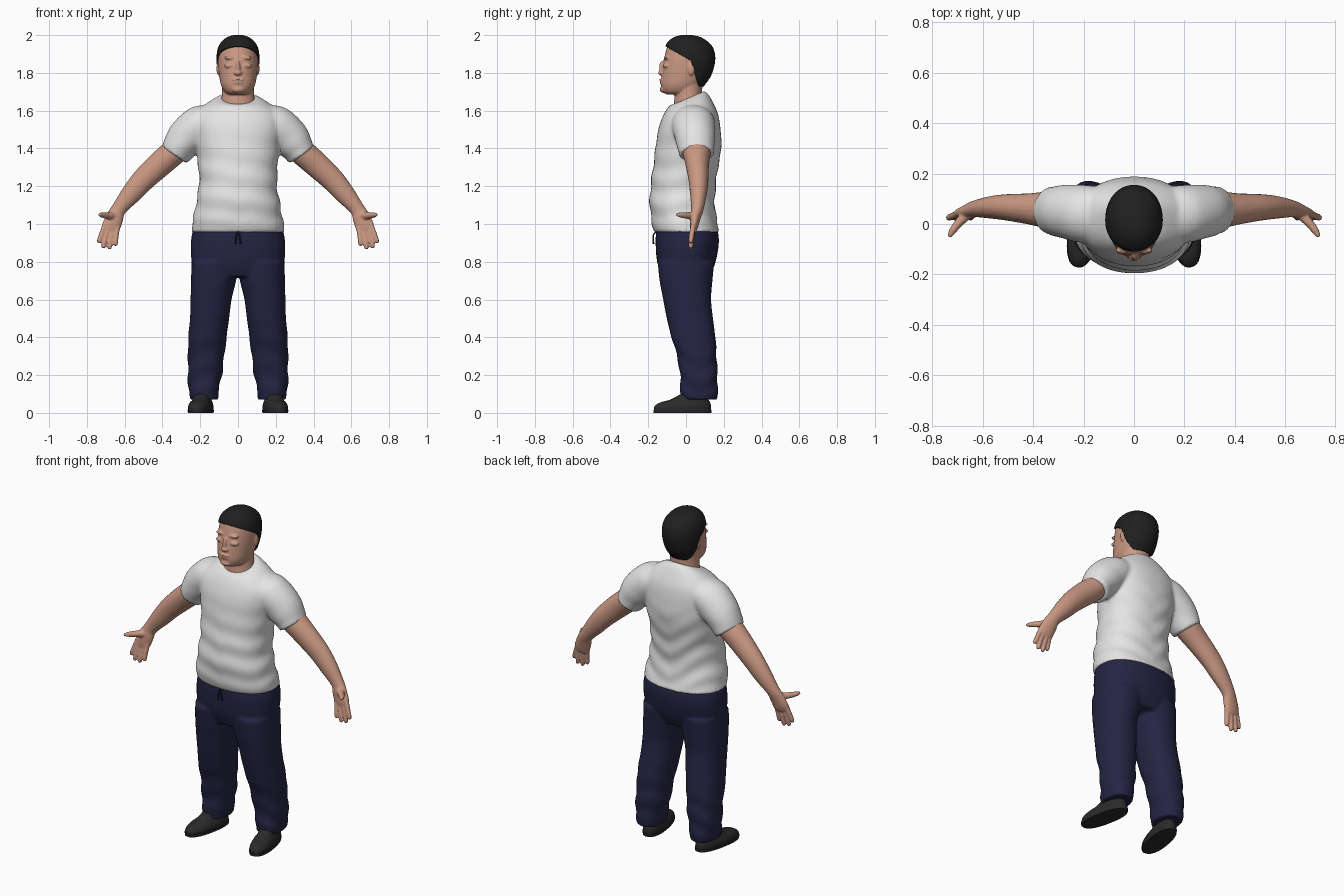
import bpy, bmesh
from math import sin, cos, pi, copysign, radians
from mathutils import Vector, Matrix

cube = bpy.data.objects.get("Cube")
if cube:
    bpy.data.objects.remove(cube)


def material(name, r, g, b):
    m = bpy.data.materials.new(name)
    m.use_nodes = True
    m.diffuse_color = (r, g, b, 1)
    bsdf = m.node_tree.nodes["Principled BSDF"]
    bsdf.inputs["Base Color"].default_value = (r, g, b, 1)
    bsdf.inputs["Roughness"].default_value = 0.8
    return m


SKIN = material("skin", 0.60, 0.32, 0.23)
WHITE = material("shirt white", 0.78, 0.78, 0.78)
NAVY = material("trouser navy", 0.018, 0.018, 0.058)
HAIR = material("hair black", 0.014, 0.014, 0.014)
SHOE = material("shoe charcoal", 0.024, 0.023, 0.023)


def spline(a, b, c, d, t):
    return 0.5 * (2*b + (c - a)*t + (2*a - 5*b + 4*c - d)*t*t + (3*b - a - 3*c + d)*t**3)


def loft(bm, rings, power=1.0, steps=5, segs=40):
    """Skin smoothly interpolated rings; each ring is centre, side vector, depth vector."""
    last = len(rings) - 1
    dense = []
    for i in range(last):
        near = [rings[max(0, min(last, i + k))] for k in (-1, 0, 1, 2)]
        for s in range(steps):
            dense.append([spline(*(r[j] for r in near), s / steps) for j in range(3)])
    dense.append(rings[-1])
    loops = []
    for c, u, v in dense:
        loop = []
        for k in range(segs):
            a, b = cos(2*pi*k/segs), sin(2*pi*k/segs)
            loop.append(bm.verts.new(c + u*copysign(abs(a)**power, a) + v*copysign(abs(b)**power, b)))
        loops.append(loop)
    for lo, hi in zip(loops, loops[1:]):
        for k in range(segs):
            n = (k + 1) % segs
            bm.faces.new((lo[k], lo[n], hi[n], hi[k]))
    bm.faces.new(loops[0])
    bm.faces.new(loops[-1])


def slab(z, x0, x1, y0, y1, tilt=0.0):
    """Horizontal ring given by its extents; tilt raises the back edge."""
    return (Vector(((x0 + x1)/2, (y0 + y1)/2, z)),
            Vector(((x1 - x0)/2, 0, 0)), Vector((0, (y1 - y0)/2, tilt)))


def tube(bm, points, side=1, segs=20):
    """Limb through points (x, y, z, width radius, depth radius)."""
    pos = [Vector((p[0]*side, p[1], p[2])) for p in points]
    rings = []
    for i, p in enumerate(points):
        d = (pos[min(i + 1, len(pos) - 1)] - pos[max(i - 1, 0)]).normalized()
        u = d.cross(Vector((0, 1, 0))).normalized()
        rings.append((pos[i], u*p[3], d.cross(u)*p[4]))
    loft(bm, rings, segs=segs)


def blob(bm, loc, size):
    bmesh.ops.create_uvsphere(bm, u_segments=24, v_segments=16, radius=1,
                              matrix=Matrix.Translation(loc) @ Matrix.Diagonal((*size, 1)))


def finish(name, bm, mat, voxel=0, smooth=4, fold=None):
    """Make the object; optionally fuse its volumes and press in cloth folds."""
    bmesh.ops.recalc_face_normals(bm, faces=bm.faces)
    mesh = bpy.data.meshes.new(name)
    bm.to_mesh(mesh)
    bm.free()
    mesh.materials.append(mat)
    obj = bpy.data.objects.new(name, mesh)
    bpy.context.collection.objects.link(obj)
    if voxel:
        fuse = obj.modifiers.new("fuse", 'REMESH')
        fuse.mode = 'VOXEL'
        fuse.voxel_size = voxel
        relax = obj.modifiers.new("relax", 'SMOOTH')
        relax.factor, relax.iterations = 0.5, smooth
        deps = bpy.context.evaluated_depsgraph_get()
        baked = bpy.data.meshes.new_from_object(obj.evaluated_get(deps))
        obj.modifiers.clear()
        obj.data = baked
        if not baked.materials:
            baked.materials.append(mat)
        if fold:
            moves = [v.normal * fold(v.co) for v in baked.vertices]
            for v, m in zip(baked.vertices, moves):
                v.co += m
    bpy.ops.object.select_all(action='DESELECT')
    obj.select_set(True)
    bpy.context.view_layer.objects.active = obj
    bpy.ops.object.shade_smooth_by_angle(angle=radians(50))
    return obj


# Shirt: torso and two short sleeves fused together
bm = bmesh.new()
torso = [(.955, .247, -.167, .180, 0), (1.0, .242, -.180, .167, 0), (1.1, .224, -.192, .152, 0),
         (1.2, .207, -.187, .157, 0), (1.3, .210, -.174, .170, 0), (1.4, .222, -.162, .187, 0),
         (1.5, .237, -.147, .183, 0), (1.57, .232, -.127, .170, .01), (1.62, .188, -.107, .145, .02),
         (1.657, .128, -.087, .118, .03), (1.668, .088, -.07, .098, .036)]
loft(bm, [slab(z, -w, w, f, b, t) for z, w, f, b, t in torso], power=0.9)
for side in (1, -1):
    tube(bm, [(.13, .035, 1.55, .09, .11), (.20, .04, 1.52, .108, .115),
              (.28, .05, 1.45, .102, .105), (.337, .055, 1.368, .078, .092)], side, 32)


def shirt_fold(p):
    low = max(0, min(1, (1.5 - p.z) / .25)) * max(0, min(1, (p.z - .95) / .08))
    return .0035 * low * sin(48*p.z - 16*abs(p.x) + 2*sin(11*p.x + 7*p.y))


finish("shirt", bm, WHITE, .009, 5, shirt_fold)

# Trousers: pelvis and two straight loose legs
bm = bmesh.new()
loft(bm, [slab(.72, -.20, .20, -.125, .125), slab(.80, -.244, .244, -.153, .157),
          slab(.90, -.250, .250, -.161, .174), slab(.97, -.238, .238, -.158, .168)], power=0.88)
legs = [(.07, .105, .252, -.027, .166), (.12, .102, .262, -.030, .168), (.2, .085, .265, -.032, .167),
        (.3, .073, .265, -.047, .162), (.4, .060, .263, -.077, .156), (.5, .047, .254, -.102, .143),
        (.6, .034, .251, -.121, .133), (.7, .010, .249, -.140, .140), (.8, -.005, .245, -.150, .150)]
for side in (1, -1):
    loft(bm, [slab(z, a*side, b*side, f, k) for z, a, b, f, k in legs], power=0.9)


def trouser_fold(p):
    ankle = max(0, min(1, (.5 - p.z) / .3)) * max(0, min(1, (p.z - .07) / .05))
    return .0035 * ankle * sin(50*p.z + 14*abs(p.x) + 2*sin(20*p.y))


finish("trousers", bm, NAVY, .009, 5, trouser_fold)

# Drawstring ends hanging at the waist
for side, name in ((1, "left_drawstring"), (-1, "right_drawstring")):
    bm = bmesh.new()
    tube(bm, [(.004, -.160, .96, .004, .004), (.008, -.174, .935, .004, .004),
              (.014, -.172, .895, .005, .005)], side, 10)
    finish(name, bm, NAVY)

# Arms with palms facing forward, four fingers and a thumb
arm = [(.27, .055, 1.45, .07, .075), (.335, .056, 1.385, .07, .075), (.415, .06, 1.315, .068, .062),
       (.50, .066, 1.235, .062, .053), (.565, .066, 1.16, .054, .045), (.63, .06, 1.08, .04, .033),
       (.652, .05, 1.035, .047, .028), (.672, .042, .985, .049, .021), (.677, .038, .962, .040, .015)]
fingers = [(.708, .985, .738, .900), (.691, .970, .715, .873),
           (.667, .962, .682, .868), (.643, .968, .650, .886)]
for side, name in ((1, "left_arm"), (-1, "right_arm")):
    bm = bmesh.new()
    tube(bm, arm, side)
    for x0, z0, x1, z1 in fingers:
        tube(bm, [(x0 - .006, .04, z0 + .02, .013, .014), ((x0 + x1)/2, .030, (z0 + z1)/2, .014, .014),
                  (x1 - .002, .025, z1 + .008, .012, .012), (x1, .025, z1 - .002, .006, .006)], side, 12)
    tube(bm, [(.66, .04, 1.045, .022, .022), (.695, .005, 1.045, .018, .018),
              (.722, -.030, 1.048, .014, .014), (.734, -.052, 1.050, .007, .007)], side, 12)
    finish(name, bm, SKIN, .0055, 3)

# Head and neck
skull = [(1.685, .050, -.100, .050), (1.70, .072, -.124, .070), (1.735, .090, -.133, .088),
         (1.78, .099, -.130, .120), (1.83, .104, -.124, .139), (1.88, .105, -.115, .146),
         (1.925, .099, -.104, .137), (1.955, .084, -.092, .114), (1.98, .056, -.062, .076),
         (1.991, .022, -.025, .034)]
skull_rings = [slab(z, -w, w, f, b) for z, w, f, b in skull]
bm = bmesh.new()
loft(bm, skull_rings, power=0.95)
loft(bm, [slab(1.60, -.098, .098, -.066, .095), slab(1.66, -.088, .088, -.062, .088),
          slab(1.71, -.084, .084, -.058, .086), slab(1.78, -.084, .084, -.05, .09)])
blob(bm, (0, -.128, 1.825), (.012, .014, .040))     # nose bridge
blob(bm, (0, -.132, 1.800), (.022, .016, .013))     # nose tip
blob(bm, (0, -.129, 1.764), (.032, .012, .007))     # upper lip
blob(bm, (0, -.128, 1.749), (.028, .012, .007))     # lower lip
blob(bm, (0, -.117, 1.712), (.034, .022, .018))     # chin
for side in (1, -1):
    blob(bm, (side*.040, -.104, 1.880), (.034, .014, .010))   # brow
    blob(bm, (side*.040, -.104, 1.838), (.034, .018, .014))   # cheek
    blob(bm, (side*.104, .028, 1.822), (.010, .019, .035))    # ear
finish("head", bm, SKIN, .005, 3)

# Hair: the skull surface trimmed along a sloping hairline and thickened
bm = bmesh.new()
loft(bm, skull_rings, power=0.95, steps=8, segs=64)
bmesh.ops.recalc_face_normals(bm, faces=bm.faces)
cuts = [(Vector((0, -.105, 1.940)), Vector((0, .58, 1))),
        (Vector((0, .030, 1.850)), Vector((0, 1, .30))),
        (Vector((0, 0, 1.732)), Vector((0, 0, 1)))]
for co, no in cuts:
    bmesh.ops.bisect_plane(bm, geom=bm.verts[:] + bm.edges[:] + bm.faces[:], plane_co=co, plane_no=no)


def hairy(p):
    top, back, nape = [(p - co).dot(no) > 0 for co, no in cuts]
    return nape and (top or back) and p.z > 1.73


bald = [f for f in bm.faces if not hairy(f.calc_center_median())]
bmesh.ops.delete(bm, geom=bald, context='FACES')
bm.normal_update()
hair = finish("hair", bm, HAIR)
thick = hair.modifiers.new("thickness", 'SOLIDIFY')
thick.thickness, thick.offset = .012, 0.5

# Shoes, toes turned slightly out
for side, name in ((1, "left"), (-1, "right")):
    heel, toe = Vector((side*.168, .135, 0)), Vector((side*.226, -.172, 0))
    along = (toe - heel) / 2
    across = Vector((-along.y, along.x, 0)).normalized()

    def foot_ring(z, width, length, shift):
        return ((heel + toe)/2 + along*shift + Vector((0, 0, z)), across*width, along*length)

    bm = bmesh.new()
    loft(bm, [foot_ring(.014, .059, .98, 0), foot_ring(.035, .060, .97, -.01), foot_ring(.055, .053, .86, -.09),
              foot_ring(.070, .046, .66, -.24), foot_ring(.100, .042, .45, -.40)], power=0.88)
    finish(name + "_shoe", bm, SHOE)
    bm = bmesh.new()
    loft(bm, [foot_ring(0, .060, .99, 0), foot_ring(.016, .062, 1.0, 0)], power=0.85, steps=1)
    finish(name + "_sole", bm, SHOE)
